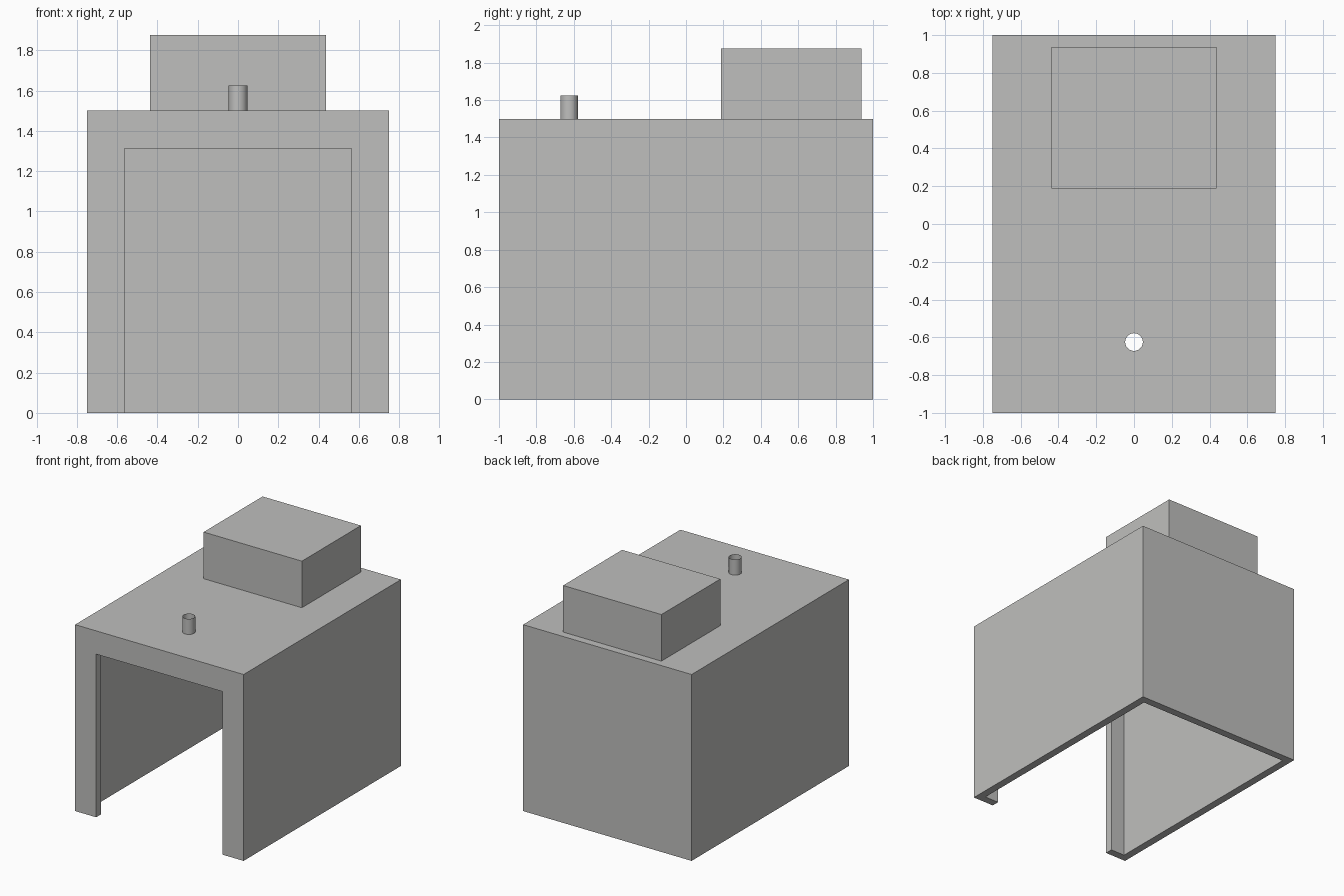
import bpy
import bmesh
from mathutils import Matrix, Vector

cube = bpy.data.objects.get("Cube")
if cube:
    bpy.data.objects.remove(cube, do_unlink=True)

# One plain grey for everything
GREY = (0.52, 0.52, 0.51, 1.0)
grey = bpy.data.materials.new("light grey")
grey.use_nodes = True
grey.diffuse_color = GREY
grey.node_tree.nodes["Principled BSDF"].inputs["Base Color"].default_value = GREY

WALL = 0.0625
HEIGHT = 1.5
PIPE_Y = -0.625
PIPE_R = 0.047


def finish(name, bm):
    mesh = bpy.data.meshes.new(name)
    bm.to_mesh(mesh)
    bm.free()
    mesh.materials.append(grey)
    obj = bpy.data.objects.new(name, mesh)
    bpy.context.collection.objects.link(obj)
    return obj


def box(name, low, high):
    low, high = Vector(low), Vector(high)
    bm = bmesh.new()
    place = Matrix.Translation((low + high) / 2) @ Matrix.Diagonal((*(high - low), 1))
    bmesh.ops.create_cube(bm, size=1, matrix=place)
    return finish(name, bm)


def tube(name, bottom, top, capped):
    bm = bmesh.new()
    place = Matrix.Translation((0, PIPE_Y, (bottom + top) / 2))
    bmesh.ops.create_cone(bm, cap_ends=capped, segments=24, radius1=PIPE_R,
                          radius2=PIPE_R, depth=top - bottom, matrix=place)
    for face in bm.faces:
        face.smooth = len(face.verts) == 4
    return finish(name, bm)


def cut(target, cutter):
    mod = target.modifiers.new(cutter.name, "BOOLEAN")
    mod.operation = "DIFFERENCE"
    mod.solver = "EXACT"
    mod.object = cutter
    cutter.hide_render = True
    cutter.hide_viewport = True


# Hollow shed, open underneath, with a doorway and a pipe hole in the roof
shed = box("shed_shell", (-0.75, -1, 0), (0.75, 1, HEIGHT))
cut(shed, box("room_cutter", (-0.75 + WALL, -1 + WALL, -0.2),
              (0.75 - WALL, 1 - WALL, HEIGHT - WALL)))
cut(shed, box("doorway_cutter", (-0.5625, -1.2, -0.3), (0.5625, -0.8, 1.3125)))
cut(shed, tube("pipe_hole_cutter", HEIGHT - 0.2, HEIGHT + 0.2, True))

# Bake the cuts and remove the cutters
bpy.context.view_layer.update()
graph = bpy.context.evaluated_depsgraph_get()
shed_mesh = bpy.data.meshes.new_from_object(shed.evaluated_get(graph))
cutters = [mod.object for mod in shed.modifiers]
shed.modifiers.clear()
shed.data = shed_mesh
for cutter in cutters:
    bpy.data.objects.remove(cutter, do_unlink=True)

# Roof box near the back
box("roof_box", (-0.4375, 0.1875, HEIGHT), (0.4375, 0.9375, 1.875))

# Thin open vent pipe near the front
tube("vent_pipe", HEIGHT, 1.625, False)
